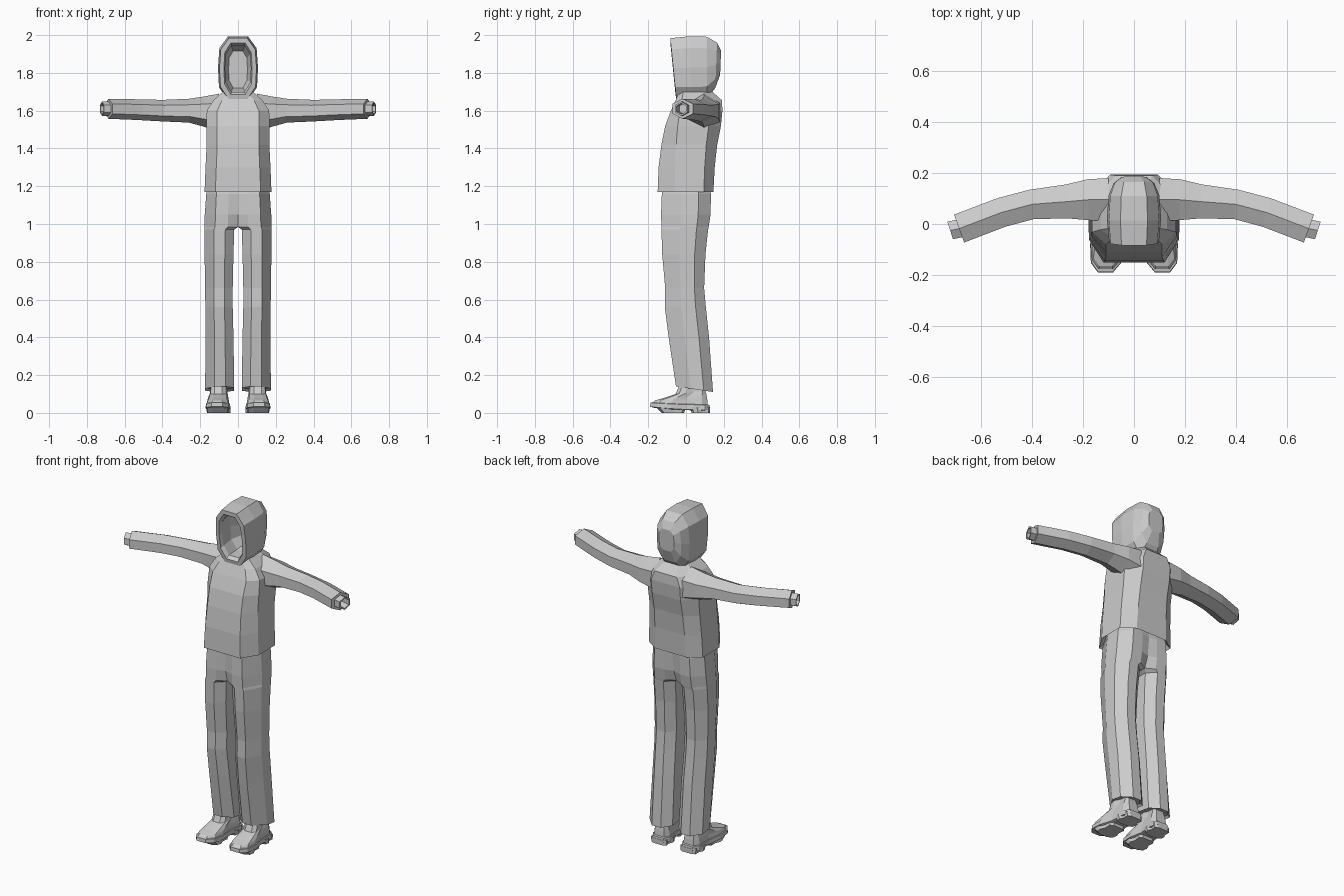
import bpy, bmesh
from math import sin, cos, pi, radians
from mathutils import Vector

cube = bpy.data.objects.get("Cube")
if cube:
    bpy.data.objects.remove(cube, do_unlink=True)

grey = bpy.data.materials.new("plain grey")
GREY = (0.6, 0.6, 0.6, 1)
grey.diffuse_color = GREY
grey.use_nodes = True
grey.node_tree.nodes["Principled BSDF"].inputs["Base Color"].default_value = GREY


def loft(name, rings, cap_start=False, cap_end=False, mirror=False):
    """Skin a list of equal-length point rings with flat quads."""
    bm = bmesh.new()
    loops = [[bm.verts.new(p) for p in ring] for ring in rings]
    n = len(loops[0])
    for a, b in zip(loops, loops[1:]):
        for i in range(n):
            j = (i + 1) % n
            bm.faces.new((a[i], a[j], b[j], b[i]))
    if cap_start:
        bm.faces.new(loops[0][::-1])
    if cap_end:
        bm.faces.new(loops[-1])
    bmesh.ops.recalc_face_normals(bm, faces=bm.faces)
    mesh = bpy.data.meshes.new(name)
    bm.to_mesh(mesh)
    bm.free()
    mesh.materials.append(grey)
    obj = bpy.data.objects.new(name, mesh)
    bpy.context.collection.objects.link(obj)
    if mirror:
        obj.modifiers.new("Mirror", 'MIRROR')
    return obj


# Jacket body: bevelled box sections, turned in at the hem
def body_ring(z, hx, fx, front, back):
    half = [(fx, front), (hx, front * 0.4), (hx, back * 0.65), (fx * 0.85, back)]
    return [(x, y, z) for x, y in half] + [(-x, y, z) for x, y in half[::-1]]


loft("jacket_body", [body_ring(*r) for r in (
    (1.20, .155, .10, -.12, .12),
    (1.17, .177, .12, -.15, .145),
    (1.30, .172, .115, -.145, .152),
    (1.42, .166, .11, -.13, .165),
    (1.52, .168, .11, -.11, .185),
    (1.60, .165, .11, -.08, .193),
    (1.655, .13, .085, -.055, .19),
    (1.70, .08, .05, -.035, .14),
)], cap_end=True)


# Sleeves: six-sided tubes sweeping forward, ending in narrow open cuffs
def arm_ring(x, y, z, ry, rz, yaw):
    pts = []
    for i in range(6):
        a = pi / 2 + i * pi / 3
        side = ry * cos(a) / cos(pi / 6)
        pts.append((x + side * sin(radians(yaw)), y + side * cos(radians(yaw)),
                    z + rz * sin(a)))
    return pts


loft("sleeves", [arm_ring(*r) for r in (
    (.10, .095, 1.59, .085, .10, 0),
    (.18, .095, 1.595, .08, .08, 2),
    (.26, .088, 1.60, .067, .063, 6),
    (.40, .077, 1.60, .058, .057, 10),
    (.52, .045, 1.605, .058, .055, 17),
    (.685, -.018, 1.61, .058, .053, 20),
    (.685, -.018, 1.61, .036, .038, 20),
    (.72, -.025, 1.61, .036, .038, 18),
    (.72, -.025, 1.61, .027, .029, 18),
    (.66, -.010, 1.61, .027, .029, 18),
)], cap_end=True, mirror=True)


# Hood: hollow shell, from the inner back out over the rim to the outer back
def hood_ring(y, hx, low, high, lean):
    pts = []
    for x, t in ((.5, 0), (.95, .2), (1, .5), (.93, .8), (.5, .98)):
        z = low + (high - low) * t
        pts.append((hx * x, y - lean * (z - 1.85), z))
    return pts + [(-x, y, z) for x, y, z in pts[::-1]]


loft("hood", [hood_ring(*r) for r in (
    (.12, .05, 1.72, 1.92, 0),
    (.04, .08, 1.70, 1.96, .05),
    (-.05, .068, 1.70, 1.95, .1),
    (-.072, .075, 1.685, 1.965, .1),
    (-.07, .098, 1.66, 1.99, .1),
    (.02, .106, 1.655, 2.0, .05),
    (.11, .10, 1.66, 1.998, 0),
    (.16, .08, 1.72, 1.965, -.04),
    (.183, .05, 1.79, 1.92, -.04),
)], cap_start=True, cap_end=True)


# Trousers: one leg with half the hips, mirrored
def leg_ring(z, inner, outer, front, back, bevel, drop=0):
    w = outer - inner
    pts = [(inner, front + bevel), (inner + w * .3, front), (inner + w * .68, front),
           (outer, front * .6 + back * .4), (outer, front * .25 + back * .75),
           (inner + w * .68, back), (inner + w * .3, back), (inner, back - bevel)]
    return [(x, y, z - drop * (y - front)) for x, y in pts]


loft("trousers", [leg_ring(*r) for r in (
    (1.22, 0, .155, -.115, .12, .005),
    (1.16, 0, .168, -.128, .132, .005),
    (1.05, 0, .176, -.132, .13, .015),
    (.985, 0, .178, -.13, .12, .03),
    (.97, .02, .178, -.13, .117, .045),
    (.84, .024, .177, -.126, .103, .045),
    (.66, .028, .174, -.11, .096, .045),
    (.56, .028, .173, -.112, .105, .045),
    (.40, .024, .172, -.092, .122, .045),
    (.14, .02, .174, -.053, .143, .045, .15),
    (.15, .032, .162, -.04, .13, .045, .15),
)], cap_end=True, mirror=True)


# Shoes: toe-out outlines stacked into sole, heel and upper
def shoe_ring(z, back, front, w, toe_lift=0, rise=0):
    pts = []
    for x, t in ((.55, 0), (.85, .1), (.8, .4), (1, .65), (.9, .88), (.45, 1)):
        pts.append((w * x, t))
    pts += [(-x, t) for x, t in pts[::-1]]
    out = []
    for x, t in pts:
        y = back + (front - back) * t
        out.append((.102 + x - .05 * y, y, z + toe_lift * t * t + rise * (1 - t)))
    return out


loft("shoe_soles", [shoe_ring(*r) for r in (
    (.012, .115, -.17, .055, .015),
    (.015, .128, -.19, .066, .018),
    (.042, .125, -.188, .064, .012),
    (.045, .11, -.17, .055, .012),
)], cap_start=True, cap_end=True, mirror=True)
loft("shoe_heels", [shoe_ring(*r) for r in (
    (0, .128, .03, .058), (.03, .128, .02, .06),
)], cap_start=True, cap_end=True, mirror=True)
loft("shoe_front_treads", [shoe_ring(*r) for r in (
    (0, -.01, -.13, .058), (.03, .0, -.16, .062),
)], cap_start=True, cap_end=True, mirror=True)
loft("shoe_uppers", [shoe_ring(*r) for r in (
    (.045, .115, -.178, .06, .01),
    (.066, .112, -.165, .056, 0, .01),
    (.078, .108, -.12, .052, 0, .02),
    (.10, .104, -.055, .047, 0, .015),
    (.135, .098, -.04, .044),
    (.20, .10, -.015, .042),
)], cap_start=True, cap_end=True, mirror=True)
